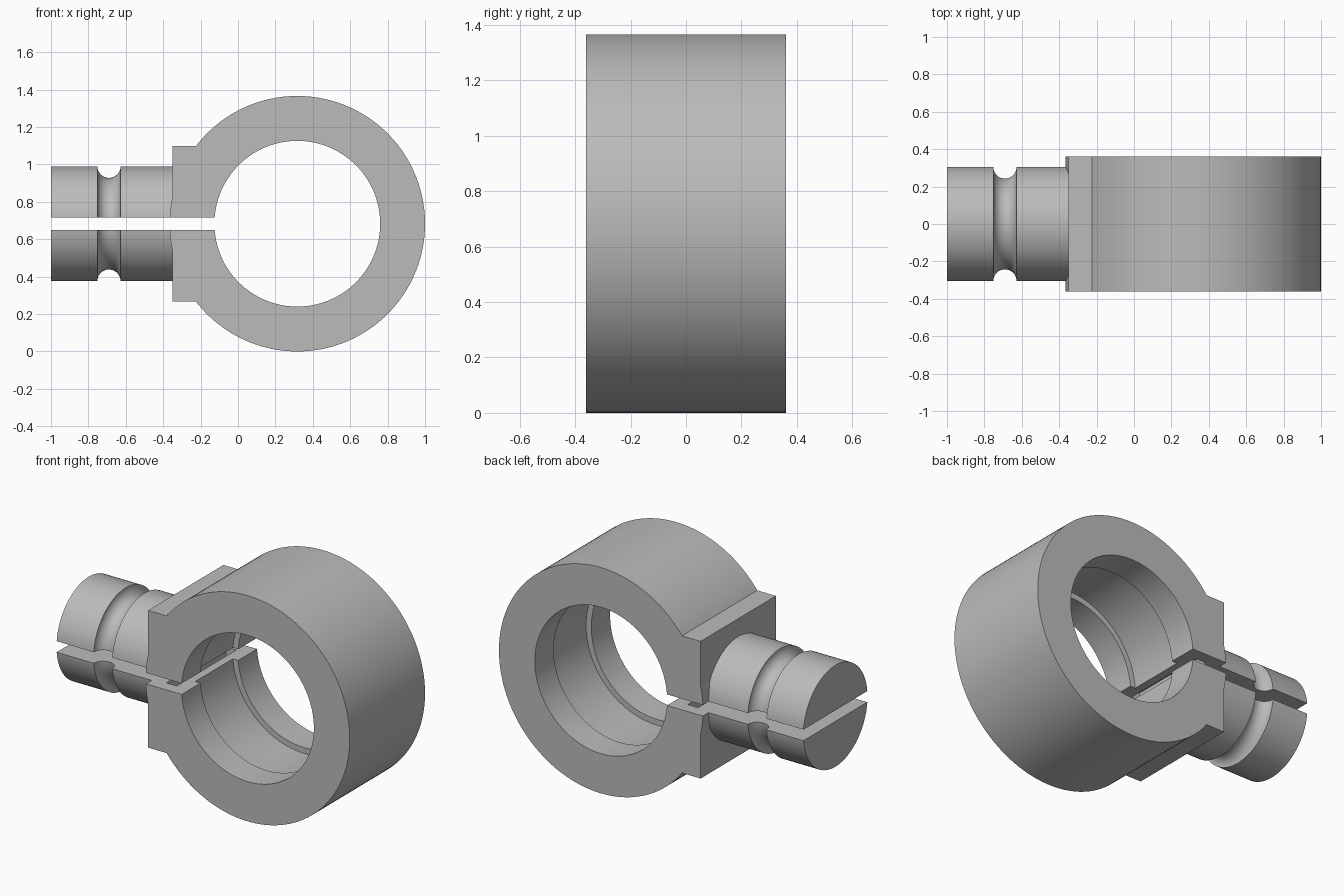
import bpy, bmesh, math

if "Cube" in bpy.data.objects:
    bpy.data.objects.remove(bpy.data.objects["Cube"], do_unlink=True)

CX, CZ = 0.317, 0.683      # bore axis
R_OUT, R_BORE, R_RECESS = 0.683, 0.443, 0.478
HALF = 0.36                # half width of the clamp
SEGS = 144

steel = bpy.data.materials.new("grey_steel")
steel.use_nodes = True
grey = (0.5, 0.5, 0.5, 1)
steel.diffuse_color = grey
steel.node_tree.nodes["Principled BSDF"].inputs["Base Color"].default_value = grey


def finish(name, bm):
    bmesh.ops.recalc_face_normals(bm, faces=bm.faces)
    mesh = bpy.data.meshes.new(name)
    bm.to_mesh(mesh)
    bm.free()
    mesh.materials.append(steel)
    obj = bpy.data.objects.new(name, mesh)
    bpy.context.collection.objects.link(obj)
    return obj


def lathe(name, profile, axis, cx):
    """Closed solid turned from (radius, position along axis) points."""
    bm = bmesh.new()
    rings = []
    for r, t in profile:
        ring = []
        for i in range(SEGS):
            a = 2 * math.pi * (i + 0.5) / SEGS
            u, w = r * math.cos(a), CZ + r * math.sin(a)
            ring.append(bm.verts.new((t, u, w) if axis == "X" else (cx + u, t, w)))
        rings.append(ring)
    for a, b in zip(rings, rings[1:]):
        for i in range(SEGS):
            j = (i + 1) % SEGS
            bm.faces.new((a[i], a[j], b[j], b[i]))
    bm.faces.new(rings[0])
    bm.faces.new(rings[-1])
    return finish(name, bm)


def box(name, x0, x1, y, z0, z1):
    bm = bmesh.new()
    bmesh.ops.create_cube(bm, size=1)
    for v in bm.verts:
        v.co = (x1 if v.co.x > 0 else x0,
                y if v.co.y > 0 else -y,
                z1 if v.co.z > 0 else z0)
    return finish(name, bm)


def combine(target, tool, operation):
    mod = target.modifiers.new(operation.lower(), "BOOLEAN")
    mod.operation = operation
    mod.solver = "EXACT"
    mod.object = tool
    bpy.context.view_layer.objects.active = target
    bpy.ops.object.modifier_apply(modifier=mod.name)
    bpy.data.objects.remove(tool, do_unlink=True)


def slit():
    return box("slit_cutter", -1.2, CX, 0.6, 0.65, 0.717)


# Clamp ring with its square lug
clamp = lathe("clamp_ring", [(R_OUT, -HALF), (R_OUT, HALF)], "Y", CX)
combine(clamp, box("lug", -0.35, 0, HALF, 0.268, 1.098), "UNION")

# Bore with a shallow wider recess between two lips
bore = [(R_BORE, -0.5), (R_BORE, -0.18), (R_RECESS, -0.18),
        (R_RECESS, 0.18), (R_BORE, 0.18), (R_BORE, 0.5)]
combine(clamp, lathe("bore_cutter", bore, "Y", CX), "DIFFERENCE")

# Slit through the lug, with a shallow slot in both jaws
combine(clamp, slit(), "DIFFERENCE")
combine(clamp, box("slot_cutter", -0.28, -0.21, 0.285, 0.59, 0.776), "DIFFERENCE")

# Split stub shaft with a round groove
R_STUB, GROOVE_X, GROOVE_R = 0.307, -0.69, 0.062
profile = [(R_STUB, -1.0)]
for i in range(17):
    a = math.pi * i / 16
    profile.append((R_STUB - GROOVE_R * math.sin(a), GROOVE_X - GROOVE_R * math.cos(a)))
profile.append((R_STUB, -0.34))
stub = lathe("stub_shaft", profile, "X", 0)
combine(stub, slit(), "DIFFERENCE")

# Smooth curved faces, sharp edges kept
bpy.ops.object.select_all(action="DESELECT")
for obj in (clamp, stub):
    obj.select_set(True)
bpy.context.view_layer.objects.active = clamp
bpy.ops.object.shade_smooth_by_angle(angle=math.radians(30))
